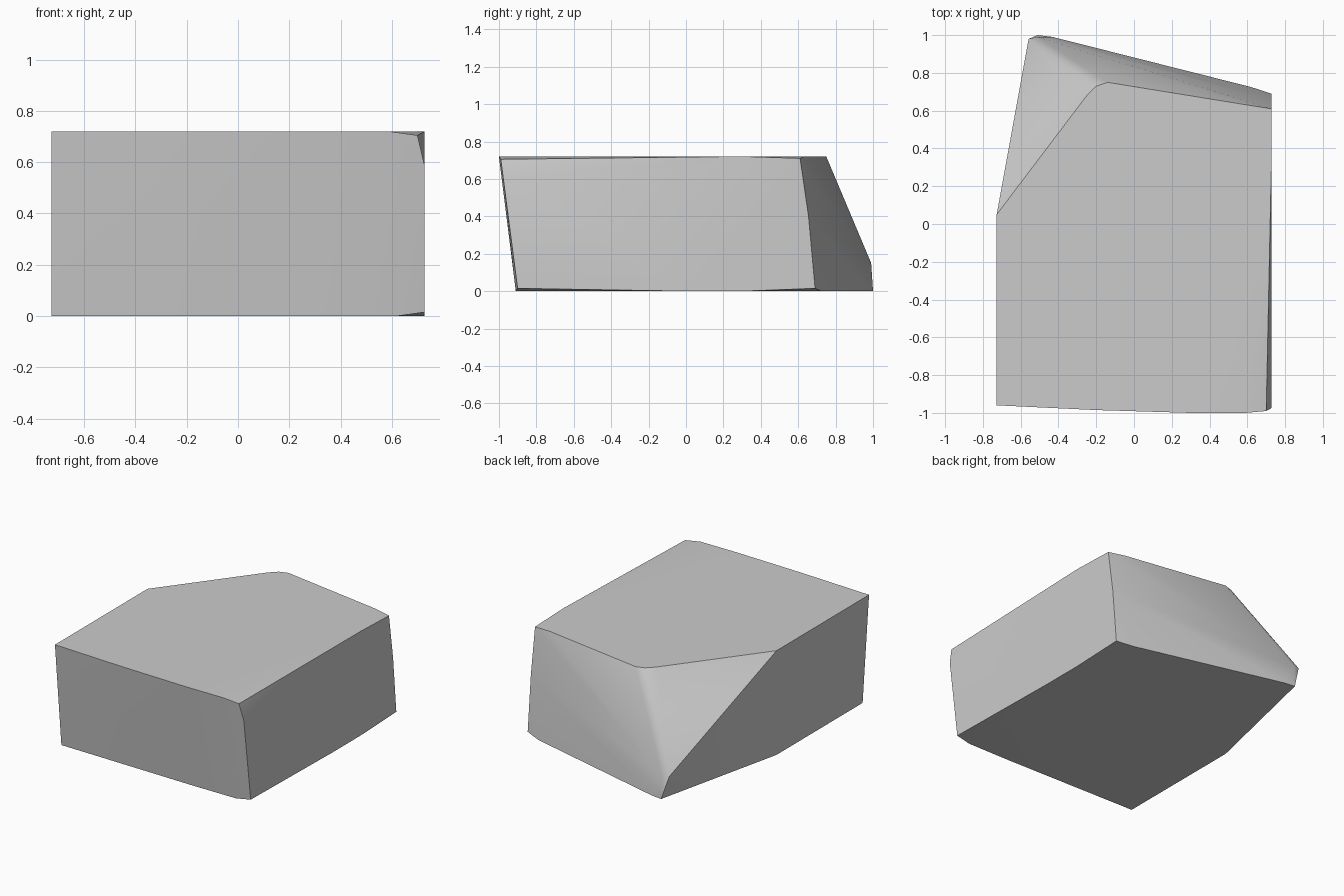
import bpy, bmesh, math

cube = bpy.data.objects.get("Cube")
if cube:
    bpy.data.objects.remove(cube, do_unlink=True)

HEIGHT, HALF = 0.72, 0.727

stone = bpy.data.materials.new("grey stone")
stone.use_nodes = True
colour = (0.6, 0.6, 0.6, 1)
stone.diffuse_color = colour
stone.node_tree.nodes["Principled BSDF"].inputs["Base Color"].default_value = colour


def at_height(outline, z):
    return [(x, y, z) for x, y in outline]


# Flat top and flat base outlines
top = at_height([(-HALF, -0.96), (-0.2, -0.985), (0.3, -1), (0.59, -1), (HALF, 0.3),
                 (0.6, 0.63), (-0.14, 0.75), (-0.2, 0.73), (-0.25, 0.68),
                 (-HALF, 0.05)], HEIGHT)
base = at_height([(-HALF, -0.89), (0.3, -0.91), (0.62, -0.91), (HALF, 0),
                  (HALF, 0.3), (0.62, 0.725), (-0.43, 0.99), (-0.51, 1),
                  (-HALF, 0.05)], 0)

# Slightly worn corners, bowed back edge and the low pointed tip
front_corner = [(0.7, -0.99, 0.705), (HALF, -0.975, 0.59), (HALF, -0.9, 0.015)]
back_corner = [(HALF, 0.61, 0.71), (HALF, 0.655, 0.4), (HALF, 0.69, 0.015)]
tip = [(-0.558, 0.98, 0.16), (-0.51, 0.99, 0.15)]

# Stone block wrapped around those outlines
bm = bmesh.new()
for point in top + base + front_corner + back_corner + tip:
    bm.verts.new(point)
hull = bmesh.ops.convex_hull(bm, input=bm.verts[:])
loose = [v for v in bm.verts if not v.link_faces]
bmesh.ops.delete(bm, geom=loose, context='VERTS')
bmesh.ops.dissolve_limit(bm, angle_limit=math.radians(0.5),
                         verts=bm.verts[:], edges=bm.edges[:])
bmesh.ops.recalc_face_normals(bm, faces=bm.faces[:])

mesh = bpy.data.meshes.new("stone_block")
bm.to_mesh(mesh)
bm.free()
mesh.materials.append(stone)
block = bpy.data.objects.new("stone_block", mesh)
bpy.context.collection.objects.link(block)

# Soft shading with crisp outer edges
bpy.ops.object.select_all(action='DESELECT')
block.select_set(True)
bpy.context.view_layer.objects.active = block
bpy.ops.object.shade_smooth_by_angle(angle=math.radians(35))
